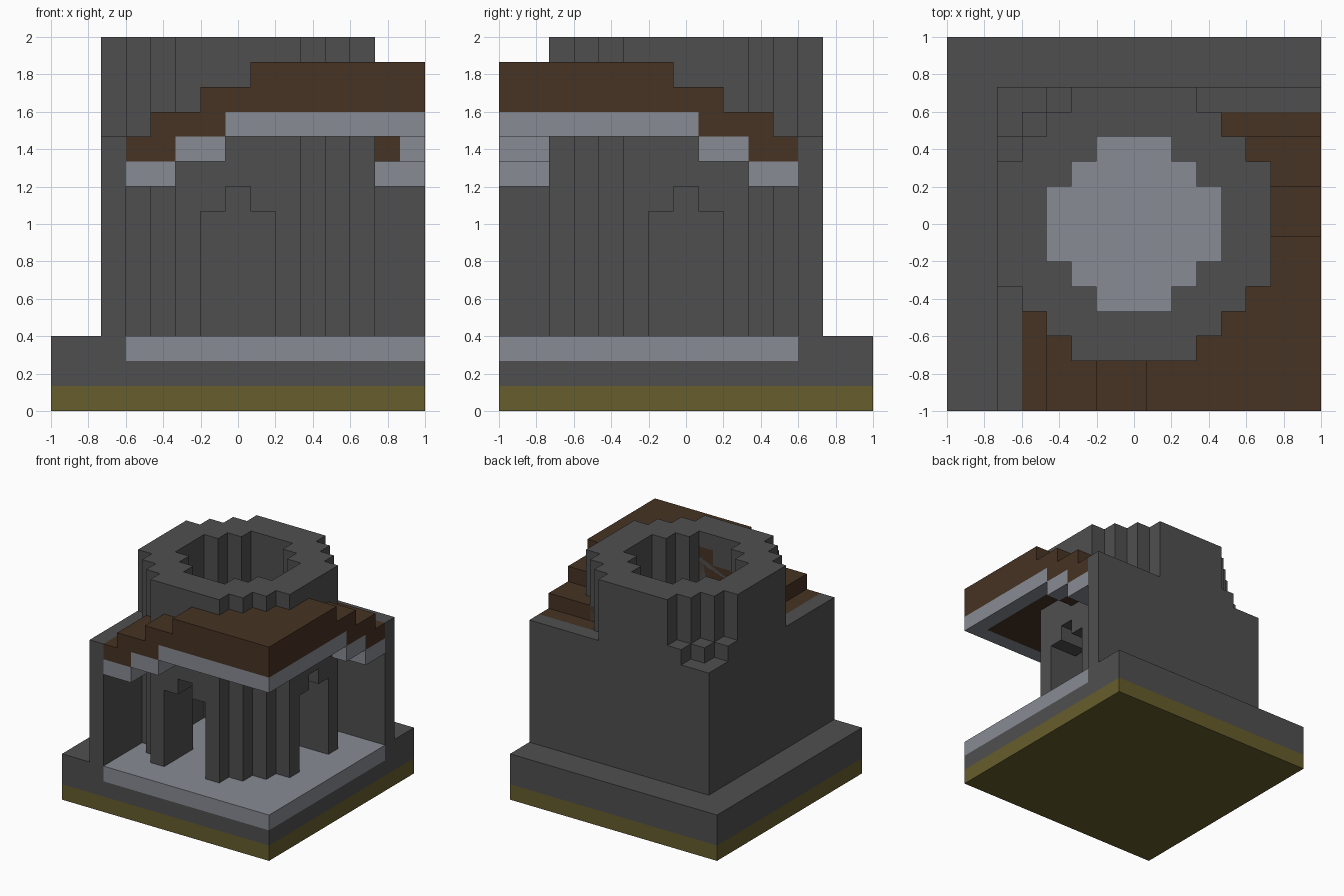
import bpy, bmesh
from mathutils import Vector

if "Cube" in bpy.data.objects:
    bpy.data.objects.remove(bpy.data.objects["Cube"], do_unlink=True)

U = 2 / 15  # one block; all sizes below are in blocks, counted from the front right bottom corner


def material(name, rgb):
    m = bpy.data.materials.new(name)
    m.use_nodes = True
    m.diffuse_color = (*rgb, 1)
    bsdf = m.node_tree.nodes["Principled BSDF"]
    bsdf.inputs["Base Color"].default_value = (*rgb, 1)
    bsdf.inputs["Roughness"].default_value = 0.9
    return m


DARK = material("dark_stone", (0.078, 0.078, 0.078))
LIGHT = material("pale_stone", (0.245, 0.258, 0.290))
BROWN = material("brown_roof", (0.063, 0.033, 0.017))
OCHRE = material("ochre_earth", (0.133, 0.109, 0.026))


def prism(name, outline, axis, a, b, mat):
    """Extrude a flat outline along axis x, y or z from a to b."""
    def place(p, q, d):
        x, y, z = {"x": (d, p, q), "y": (p, d, q), "z": (p, q, d)}[axis]
        return Vector((x - 7.5, y - 7.5, z)) * U
    bm = bmesh.new()
    low = [bm.verts.new(place(p, q, a)) for p, q in outline]
    high = [bm.verts.new(place(p, q, b)) for p, q in outline]
    bm.faces.new(low)
    bm.faces.new(high)
    n = len(outline)
    for i in range(n):
        j = (i + 1) % n
        bm.faces.new((low[i], low[j], high[j], high[i]))
    bmesh.ops.recalc_face_normals(bm, faces=bm.faces)
    mesh = bpy.data.meshes.new(name)
    bm.to_mesh(mesh)
    bm.free()
    mesh.materials.append(mat)
    obj = bpy.data.objects.new(name, mesh)
    bpy.context.collection.objects.link(obj)
    return obj


def box(name, x, y, z, mat):
    outline = [(x[0], y[0]), (x[1], y[0]), (x[1], y[1]), (x[0], y[1])]
    return prism(name, outline, "z", z[0], z[1], mat)


def stepped_round(quarter):
    """Turn a quarter outline around the centre four times."""
    pts, q = [], quarter
    for _ in range(4):
        pts += q
        q = [(-y, x) for x, y in q]
    return [(x + 7.5, y + 7.5) for x, y in pts]


# Ground slab, plinth and paved floor
box("earth_slab", (0, 15), (0, 15), (0, 1), OCHRE)
box("plinth", (0, 15), (0, 15), (1, 2), DARK)
prism("plinth_rim", [(0, 0), (3, 0), (3, 12), (15, 12), (15, 15), (0, 15)], "z", 2, 3, DARK)
box("paved_floor", (3, 15), (0, 12), (2, 3), LIGHT)

# Two outer walls meeting at the back corner
prism("outer_walls", [(2, 0), (3, 0), (3, 12), (15, 12), (15, 13), (2, 13)], "z", 3, 11, DARK)
box("corner_pillar", (3, 4), (11, 12), (3, 12), DARK)
box("back_wall_step", (4, 5), (12, 13), (11, 12), DARK)
box("side_wall_step", (2, 3), (10, 11), (11, 12), DARK)

# Round tower, hollowed out and pierced by two doorways
tower = prism("tower", stepped_round([(5.5, 2.5), (4.5, 2.5), (4.5, 3.5), (3.5, 3.5),
                                      (3.5, 4.5), (2.5, 4.5), (2.5, 5.5)]), "z", 3, 15, DARK)
door = [(6, 2), (9, 2), (9, 8), (8, 8), (8, 9), (7, 9), (7, 8), (6, 8)]
cutters = [
    prism("tower_hollow", stepped_round([(3.5, 1.5), (2.5, 1.5), (2.5, 2.5),
                                         (1.5, 2.5), (1.5, 3.5)]), "z", 2, 16, DARK),
    prism("front_doorway", door, "y", 1, 5.5, DARK),
    prism("side_doorway", door, "x", 9.5, 14, DARK),
]
for c in cutters:
    c.hide_render = True
    mod = tower.modifiers.new(c.name, "BOOLEAN")
    mod.operation, mod.solver, mod.object = "DIFFERENCE", "EXACT", c
bpy.context.view_layer.update()
cut = bpy.data.meshes.new_from_object(tower.evaluated_get(bpy.context.evaluated_depsgraph_get()))
tower.modifiers.clear()
tower.data = cut
for c in cutters:
    bpy.data.objects.remove(c, do_unlink=True)

# Stepped roof: distance from the low end, height
LOW = [(0, 11), (0, 10), (2, 10), (2, 11), (4, 11), (4, 12)]
TOP = [(5, 14), (5, 13), (3, 13), (3, 12), (1, 12), (1, 11)]


def roof(length):
    return LOW + [(length, 12), (length, 14)] + TOP


prism("front_roof", [(3 + s, z) for s, z in roof(8)], "y", 0, 4, BROWN)
prism("side_roof", [(12 - s, z) for s, z in roof(12)], "x", 11, 15, BROWN)

# Pale eaves under the roof, with brown lining behind them
box("front_eave_low", (3, 5), (0, 4), (9, 10), LIGHT)
box("front_eave_middle", (5, 7), (0, 4), (10, 11), LIGHT)
box("front_eave_high", (7, 15), (0, 1), (11, 12), LIGHT)
box("side_eave_low", (11, 15), (10, 12), (9, 10), LIGHT)
box("side_eave_middle", (14, 15), (8, 10), (10, 11), LIGHT)
box("side_eave_high", (14, 15), (1, 8), (11, 12), LIGHT)
box("front_roof_lining", (7, 11), (1, 4), (11, 12), BROWN)
box("side_roof_lining", (11, 14), (1, 8), (11, 12), BROWN)
box("side_roof_lining_middle", (11, 14), (8, 10), (10, 11), BROWN)
